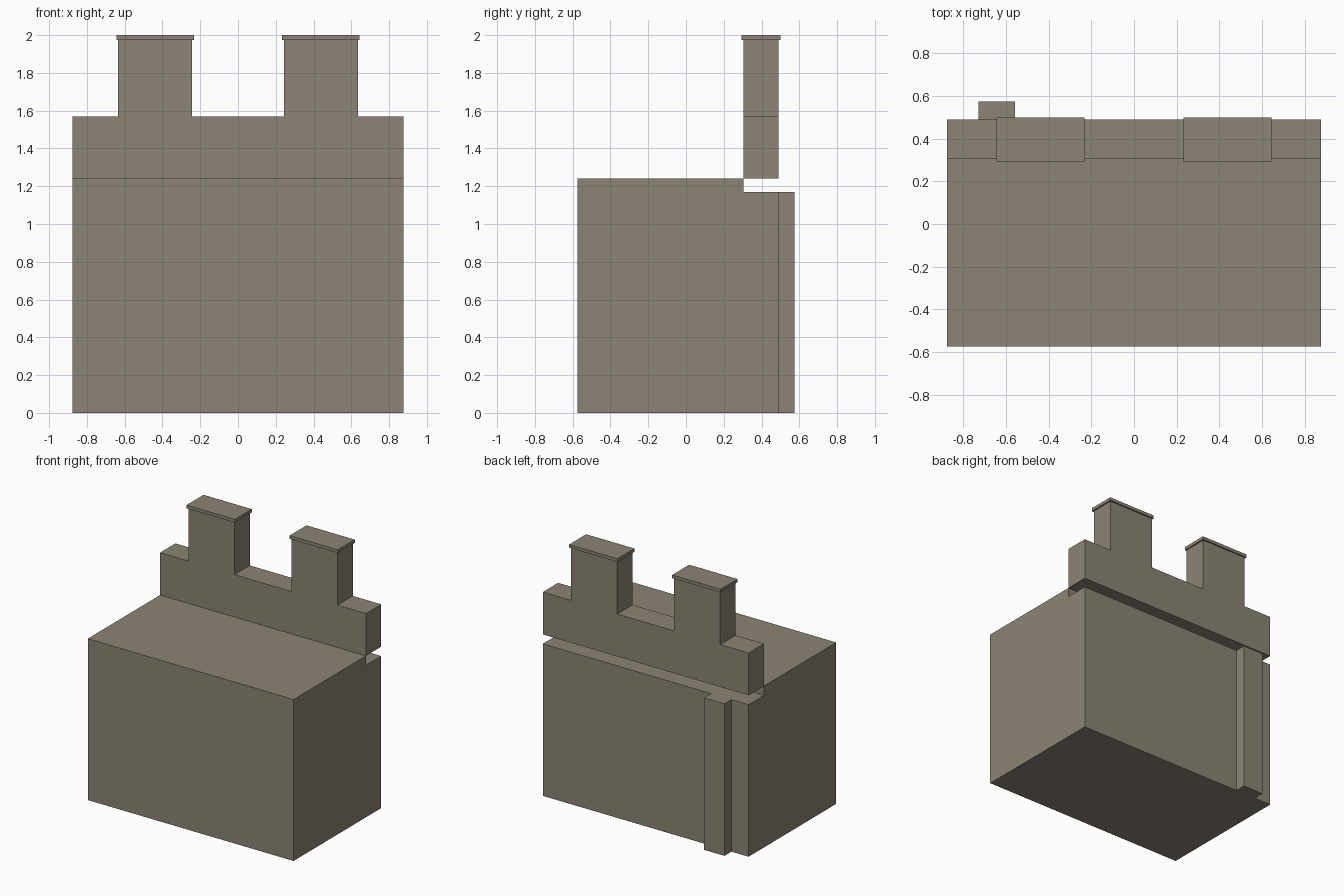
import bpy, bmesh
from mathutils import Vector

if "Cube" in bpy.data.objects:
    bpy.data.objects.remove(bpy.data.objects["Cube"])

stone = bpy.data.materials.new("weathered_stone")
stone.diffuse_color = (0.262, 0.231, 0.178, 1)
stone.use_nodes = True
stone.node_tree.nodes["Principled BSDF"].inputs["Base Color"].default_value = stone.diffuse_color


def extrude_profile(name, points, offset):
    """Flat polygon extruded along an offset vector."""
    bm = bmesh.new()
    face = bm.faces.new([bm.verts.new(p) for p in points])
    res = bmesh.ops.extrude_face_region(bm, geom=[face], use_keep_orig=True)
    verts = [v for v in res["geom"] if isinstance(v, bmesh.types.BMVert)]
    bmesh.ops.translate(bm, verts=verts, vec=Vector(offset))
    bmesh.ops.recalc_face_normals(bm, faces=bm.faces)
    mesh = bpy.data.meshes.new(name)
    bm.to_mesh(mesh)
    bm.free()
    mesh.materials.append(stone)
    obj = bpy.data.objects.new(name, mesh)
    bpy.context.collection.objects.link(obj)
    return obj


def box(name, x0, x1, y0, y1, z0, z1):
    base = [(x0, y0, z0), (x1, y0, z0), (x1, y1, z0), (x0, y1, z0)]
    return extrude_profile(name, base, (0, 0, z1 - z0))


W = 0.876               # half width
FRONT, STEP, BACK, REAR = -0.575, 0.304, 0.49, 0.575
LEDGE, ROOF, PARAPET = 1.17, 1.242, 1.568

# Main block with the lower ledge at the back
side = [(FRONT, 0), (BACK, 0), (BACK, LEDGE), (STEP, LEDGE), (STEP, ROOF), (FRONT, ROOF)]
extrude_profile("main_block", [(-W, y, z) for y, z in side], (2 * W, 0, 0))

# Parapet wall and both chimney stacks as one silhouette
CI, CO, CT = 0.243, 0.634, 1.975
half = [(W, ROOF), (W, PARAPET), (CO, PARAPET), (CO, CT), (CI, CT), (CI, PARAPET)]
outline = half + [(-x, z) for x, z in reversed(half)]
extrude_profile("chimney_wall", [(x, STEP, z) for x, z in outline], (0, BACK - STEP, 0))

# Overhanging chimney caps
for label, s in (("left", -1), ("right", 1)):
    xs = sorted((s * (CI - 0.01), s * (CO + 0.01)))
    box(label + "_chimney_cap", *xs, STEP - 0.01, BACK + 0.01, CT, 2.0)

# Pilaster on the rear wall
box("rear_pilaster", -0.73, -0.557, BACK, REAR, 0, LEDGE)
